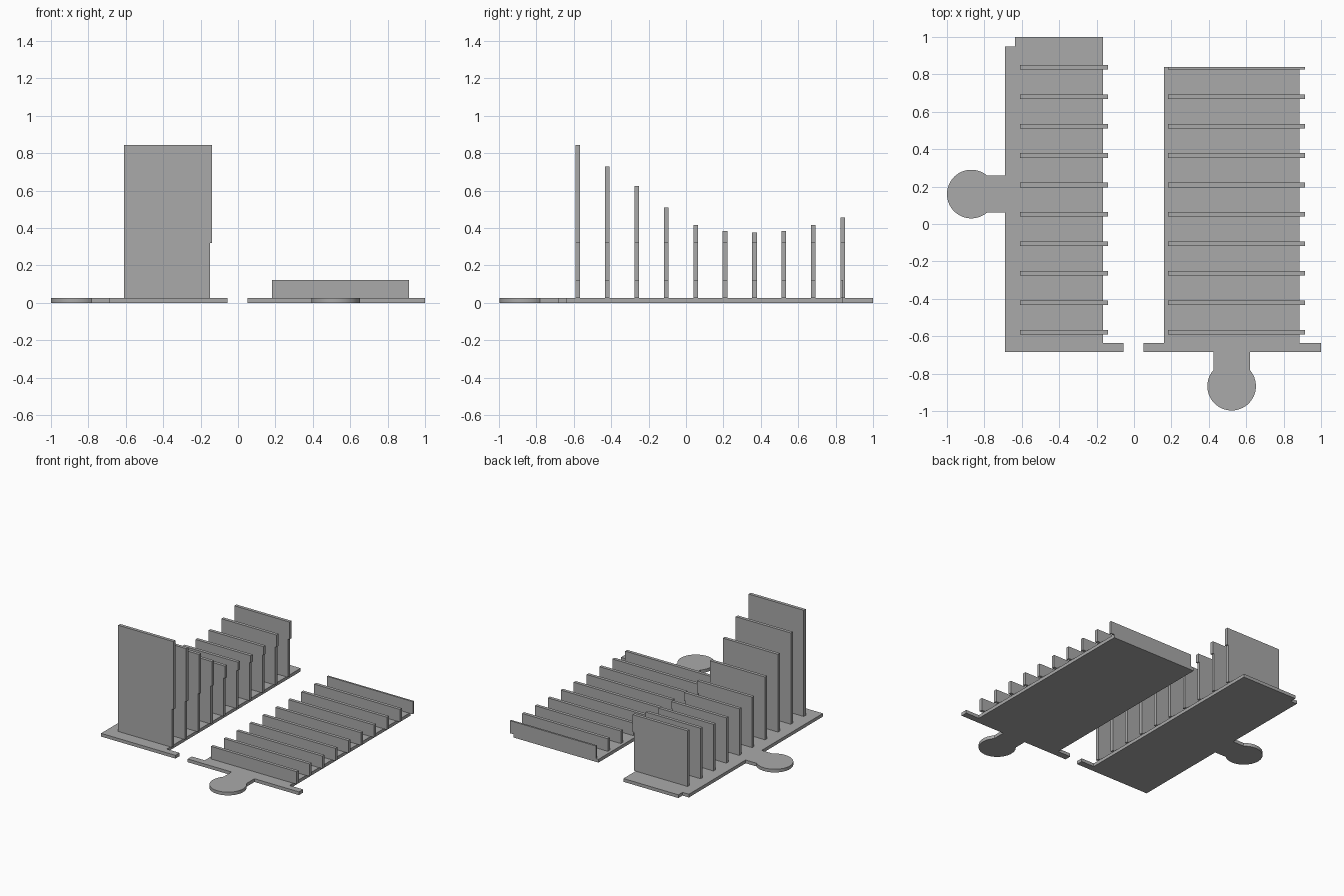
import bpy
import bmesh
from math import asin, cos, sin, pi
from mathutils import Vector

cube = bpy.data.objects.get("Cube")
if cube:
    bpy.data.objects.remove(cube, do_unlink=True)

grey = bpy.data.materials.new("plain grey")
grey.use_nodes = True
grey.diffuse_color = (0.4, 0.4, 0.4, 1)
grey.node_tree.nodes["Principled BSDF"].inputs["Base Color"].default_value = (0.4, 0.4, 0.4, 1)

THICK = 0.025                    # base thickness
FIRST, LAST = -0.578, 0.838      # centres of the end fins
DISC_R, NECK = 0.13, 0.098       # disc radius and half neck width


def slab(name, outline, push):
    """Extrude a closed 3D outline along the vector push."""
    bm = bmesh.new()
    face = bm.faces.new([bm.verts.new(p) for p in outline])
    new = bmesh.ops.extrude_face_region(bm, geom=[face])["geom"]
    verts = [v for v in new if isinstance(v, bmesh.types.BMVert)]
    bmesh.ops.translate(bm, vec=Vector(push), verts=verts)
    bmesh.ops.recalc_face_normals(bm, faces=bm.faces)
    mesh = bpy.data.meshes.new(name)
    bm.to_mesh(mesh)
    bm.free()
    mesh.materials.append(grey)
    obj = bpy.data.objects.new(name, mesh)
    bpy.context.collection.objects.link(obj)
    return obj


def base(name, outline):
    obj = slab(name, [(x, y, 0) for x, y in outline], (0, 0, THICK))
    bpy.ops.object.select_all(action="DESELECT")
    obj.select_set(True)
    bpy.context.view_layer.objects.active = obj
    bpy.ops.object.shade_smooth_by_angle(angle=pi / 6)


def fin(name, profile, y0, y1):
    slab(name, [(x, y0, z) for x, z in profile], (0, y1 - y0, 0))


def disc_arc(cx, cy, neck_angle, steps=40):
    """Counter-clockwise arc round a disc, open where the neck joins."""
    gap = asin(NECK / DISC_R)
    sweep = 2 * pi - 2 * gap
    angles = [neck_angle + gap + sweep * i / steps for i in range(steps + 1)]
    return [(cx + DISC_R * cos(a), cy + DISC_R * sin(a)) for a in angles]


# Right base: notched back corner, front tab, round handle on the side
base("right_base", [(-0.635, 1.0), (-0.635, 0.95), (-0.69, 0.95), (-0.69, 0.16 + NECK)]
     + disc_arc(-0.87, 0.16, 0)
     + [(-0.69, 0.16 - NECK), (-0.69, -0.685), (-0.055, -0.685),
        (-0.055, -0.635), (-0.165, -0.635), (-0.165, 1.0)])

# Left base: wide front bar with a round handle in front
base("left_base", [(0.16, 0.84), (0.16, -0.635), (0.05, -0.635), (0.05, -0.685),
                   (0.522 - NECK, -0.685)]
     + disc_arc(0.522, -0.867, pi / 2)
     + [(0.522 + NECK, -0.685), (1.0, -0.685), (1.0, -0.635),
        (0.885, -0.635), (0.885, 0.84)])

# Upright fins: tall stepped ones on the right, low plain ones on the left
heights = [0.845, 0.73, 0.625, 0.51, 0.415, 0.385, 0.375, 0.385, 0.415, 0.455]
for i, top in enumerate(heights):
    y = FIRST + (LAST - FIRST) * i / (len(heights) - 1)
    front, back = y - 0.0125, y + 0.0125
    fin(f"tall_fin_{i + 1}", [(-0.61, THICK), (-0.15, THICK), (-0.15, 0.32),
                              (-0.139, 0.32), (-0.139, top), (-0.61, top)], front, back)
    fin(f"low_fin_{i + 1}", [(0.182, THICK), (0.915, THICK), (0.915, 0.122), (0.182, 0.122)],
        front, min(back, 0.84))
